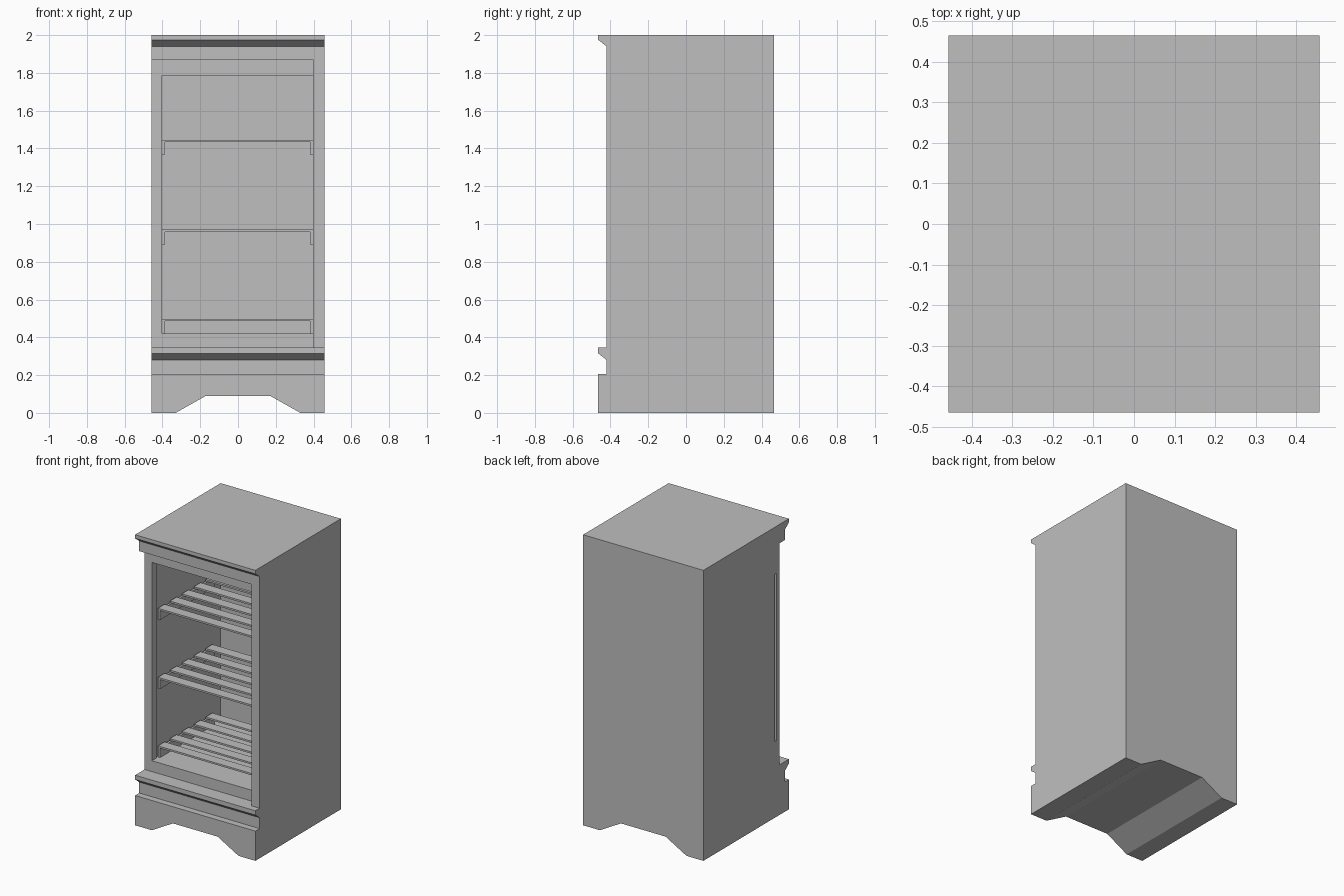
import bpy
import bmesh
from mathutils import Vector

cube = bpy.data.objects.get("Cube")
if cube:
    bpy.data.objects.remove(cube, do_unlink=True)

grey = bpy.data.materials.new("plain grey")
grey.use_nodes = True
grey.diffuse_color = (0.52, 0.52, 0.52, 1)
grey.node_tree.nodes["Principled BSDF"].inputs["Base Color"].default_value = grey.diffuse_color

HALF_W, FRONT, BACK = 0.458, -0.465, 0.465
BODY_FRONT, DOOR_FRONT = -0.42, -0.362


def prism(name, points, offset):
    """Extrude a closed outline by an offset vector."""
    bm = bmesh.new()
    face = bm.faces.new([bm.verts.new(p) for p in points])
    ext = bmesh.ops.extrude_face_region(bm, geom=[face])
    moved = [v for v in ext["geom"] if isinstance(v, bmesh.types.BMVert)]
    bmesh.ops.translate(bm, vec=Vector(offset), verts=moved)
    bmesh.ops.recalc_face_normals(bm, faces=bm.faces)
    mesh = bpy.data.meshes.new(name)
    bm.to_mesh(mesh)
    bm.free()
    mesh.materials.append(grey)
    obj = bpy.data.objects.new(name, mesh)
    bpy.context.collection.objects.link(obj)
    return obj


def box(name, x, y, z):
    """Box from (low, high) ranges."""
    outline = [(x[0], y[0], z[0]), (x[1], y[0], z[0]), (x[1], y[0], z[1]), (x[0], y[0], z[1])]
    return prism(name, outline, (0, y[1] - y[0], 0))


def cut(target, cutter):
    """Subtract a cutter and discard it."""
    cutter.hide_render = True
    mod = target.modifiers.new("cut", "BOOLEAN")
    mod.operation, mod.solver, mod.object = "DIFFERENCE", "EXACT", cutter
    bpy.context.view_layer.objects.active = target
    bpy.ops.object.modifier_apply(modifier=mod.name)
    bpy.data.objects.remove(cutter, do_unlink=True)


# Cabinet body: side profile with cornice, waist moulding and plinth
profile = [(BACK, 0), (FRONT, 0), (FRONT, 0.205), (BODY_FRONT, 0.205),
           (BODY_FRONT, 0.28), (FRONT, 0.315), (FRONT, 0.345), (BODY_FRONT, 0.345),
           (BODY_FRONT, 1.94), (FRONT, 1.975), (FRONT, 2), (BACK, 2)]
body = prism("cabinet_body", [(-HALF_W, y, z) for y, z in profile], (2 * HALF_W, 0, 0))

# Arched foot opening, running right through
arch = [(-0.33, -0.1), (-0.33, 0), (-0.17, 0.09), (0.17, 0.09), (0.33, 0), (0.33, -0.1)]
cut(body, prism("foot_cutter", [(x, -0.6, z) for x, z in arch], (0, 1.2, 0)))

# Set-back front frame, display opening and the wider space behind it
cut(body, box("recess_cutter", (-0.6, 0.396), (-0.6, DOOR_FRONT), (0.345, 1.87)))
cut(body, box("opening_cutter", (-0.402, 0.396), (-0.5, 0.2), (0.42, 1.785)))
cut(body, box("interior_cutter", (-0.412, 0.396), (-0.315, 0.4), (0.42, 1.785)))

# Long finger groove in the side
cut(body, box("groove_cutter", (-0.6, -0.44), (-0.33, -0.31), (0.525, 1.675)))

# Three slatted shelves on side rails
for level, top in (("lower", 0.498), ("middle", 0.97), ("upper", 1.445)):
    for side, x in (("right", -0.402), ("left", 0.381)):
        box(f"{level}_shelf_{side}_rail", (x, x + 0.015), (-0.297, 0.295), (top - 0.078, top - 0.012))
    for i in range(5):
        y = -0.297 + 0.13 * i
        box(f"{level}_shelf_slat_{i + 1}", (-0.402, 0.396), (y, y + 0.072), (top - 0.012, top))
